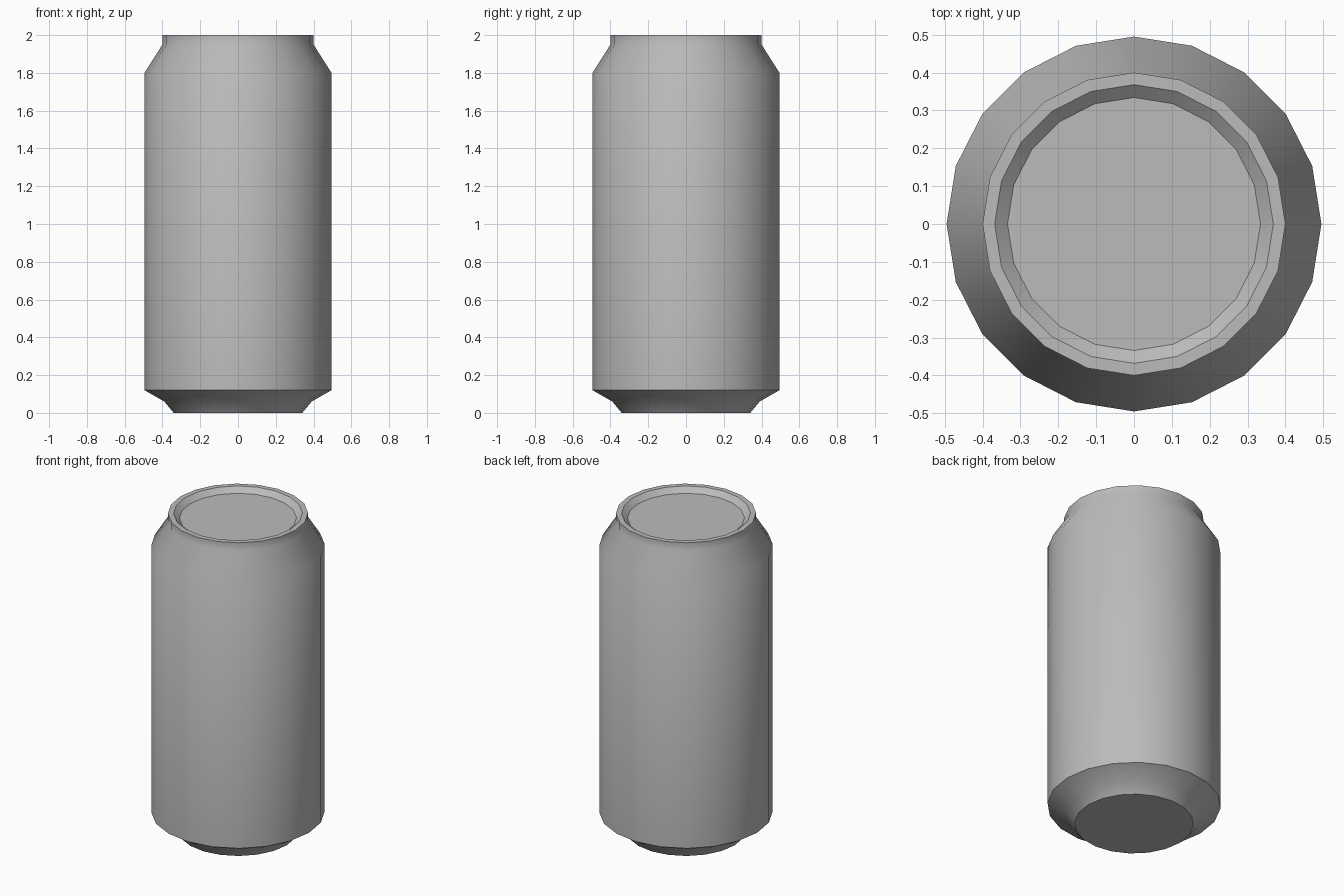
import bpy, bmesh, math

cube = bpy.data.objects.get("Cube")
if cube:
    bpy.data.objects.remove(cube, do_unlink=True)

SIDES = 20

# Plain grey metal
metal = bpy.data.materials.new("grey_metal")
metal.use_nodes = True
grey = (0.5, 0.5, 0.5, 1)
metal.diffuse_color = grey
metal.node_tree.nodes["Principled BSDF"].inputs["Base Color"].default_value = grey

# Radius and height, from the base up over the rim to the recessed lid
profile = [(0.34, 0), (0.39, 0.06), (0.495, 0.12), (0.495, 1.8),
           (0.4, 1.95), (0.4, 2), (0.368, 2), (0.334, 1.97)]

bm = bmesh.new()
rings = []
for radius, z in profile:
    angles = [math.tau * i / SIDES for i in range(SIDES)]
    rings.append([bm.verts.new((radius * math.cos(a), radius * math.sin(a), z))
                  for a in angles])

# Walls between rings
for low, high in zip(rings, rings[1:]):
    for i in range(SIDES):
        j = (i + 1) % SIDES
        bm.faces.new((low[i], low[j], high[j], high[i]))

# Base and lid discs
bm.faces.new(rings[0][::-1])
bm.faces.new(rings[-1])

mesh = bpy.data.meshes.new("can_body")
bm.to_mesh(mesh)
bm.free()
mesh.materials.append(metal)
can = bpy.data.objects.new("can_body", mesh)
bpy.context.collection.objects.link(can)

# Smooth walls with crisp rim and base edges
bpy.ops.object.select_all(action='DESELECT')
can.select_set(True)
bpy.context.view_layer.objects.active = can
bpy.ops.object.shade_smooth_by_angle(angle=math.radians(35))
